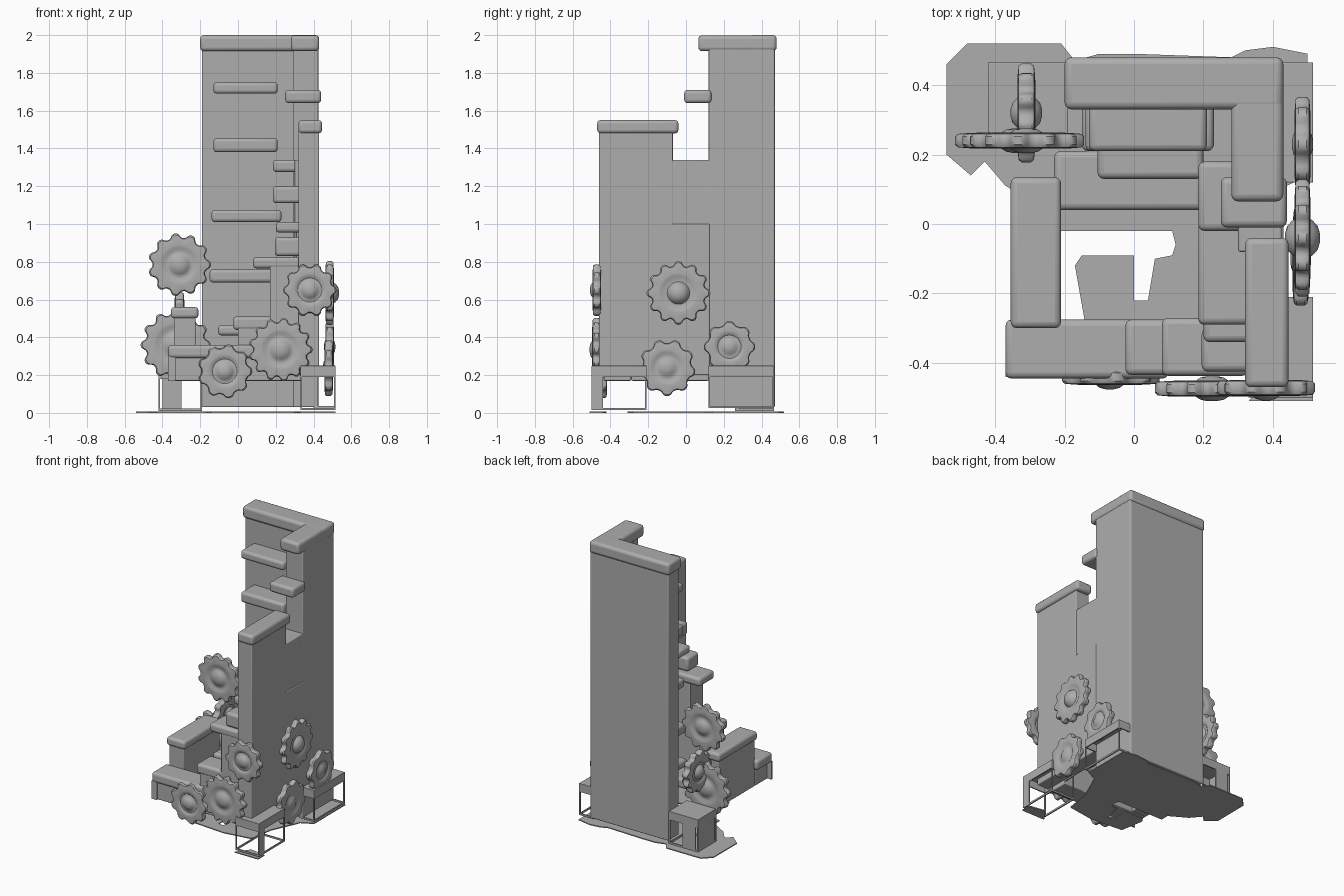
import bpy, bmesh, math
from mathutils import Matrix

if "Cube" in bpy.data.objects:
    bpy.data.objects.remove(bpy.data.objects["Cube"])

stone = bpy.data.materials.new("grey_stone")
stone.diffuse_color = (0.42, 0.42, 0.42, 1)
stone.use_nodes = True
stone.node_tree.nodes["Principled BSDF"].inputs["Base Color"].default_value = stone.diffuse_color


def finish(name, bm, bevel=0.0, segs=3):
    bmesh.ops.recalc_face_normals(bm, faces=bm.faces)
    me = bpy.data.meshes.new(name)
    bm.to_mesh(me)
    bm.free()
    me.materials.append(stone)
    ob = bpy.data.objects.new(name, me)
    bpy.context.collection.objects.link(ob)
    if bevel:
        m = ob.modifiers.new("Bevel", 'BEVEL')
        m.width, m.segments = bevel, segs
    bpy.ops.object.select_all(action='DESELECT')
    ob.select_set(True)
    bpy.context.view_layer.objects.active = ob
    bpy.ops.object.shade_smooth_by_angle(angle=math.radians(35))
    return ob


def box(name, x0, x1, y0, y1, z0, z1, bevel=0.006):
    bm = bmesh.new()
    bmesh.ops.create_cube(bm, size=1)
    for v in bm.verts:
        v.co = ((x0 + x1) / 2 + v.co.x * (x1 - x0),
                (y0 + y1) / 2 + v.co.y * (y1 - y0),
                (z0 + z1) / 2 + v.co.z * (z1 - z0))
    return finish(name, bm, bevel)


def plate(name, pts, z0, z1):
    bm = bmesh.new()
    f = bm.faces.new([bm.verts.new((x, y, z0)) for x, y in pts])
    r = bmesh.ops.extrude_face_region(bm, geom=[f])
    for g in r['geom']:
        if isinstance(g, bmesh.types.BMVert):
            g.co.z = z1
    return finish(name, bm)


def gear(name, loc, r, axis, teeth=10, half=0.023, hub=0.036):
    # profile: radius fraction, half height, tooth depth
    prof = [(0.08, hub, 0), (0.2, hub * 0.88, 0), (0.29, hub * 0.6, 0),
            (0.35, half * 0.65, 0), (0.45, half * 0.6, 0), (0.54, half * 0.95, 0),
            (0.62, half, 0), (0.76, half * 0.95, 0.02), (0.88, half * 0.85, 0.07),
            (0.92, half * 0.5, 0.08)]
    prof += [(a, -h, d) for a, h, d in reversed(prof)]
    n = teeth * 10
    bm = bmesh.new()
    rings = []
    for a, h, d in prof:
        ring = []
        for i in range(n):
            t = 2 * math.pi * i / n
            w = math.tanh(1.5 * math.cos(teeth * t))
            rr = r * (a + d * w)
            ring.append(bm.verts.new((rr * math.cos(t), rr * math.sin(t), h)))
        rings.append(ring)
    for a, b in zip(rings, rings[1:]):
        for i in range(n):
            j = (i + 1) % n
            bm.faces.new((a[i], a[j], b[j], b[i]))
    bm.faces.new(rings[0])
    bm.faces.new(rings[-1])
    rot = Matrix.Rotation(math.pi / 2, 4, 'X' if axis == 'y' else 'Y')
    bm.transform(Matrix.Translation(loc) @ rot)
    return finish(name, bm)


# Tall rear corner of the tower with its coping
box("back_wall", -0.19, 0.42, 0.35, 0.47, 0.03, 1.95)
box("right_tall_wall", 0.29, 0.425, 0.12, 0.468, 0.03, 1.95)
box("back_coping", -0.2, 0.43, 0.33, 0.48, 1.915, 2.0, 0.02)
box("right_coping", 0.28, 0.43, 0.065, 0.478, 1.915, 1.999, 0.02)

# Lower right wall
box("right_middle_wall", 0.3, 0.425, -0.08, 0.13, 0.2, 1.34)
box("right_front_wall", 0.32, 0.43, -0.46, -0.07, 0.2, 1.5)
box("right_front_coping", 0.32, 0.445, -0.47, -0.04, 1.48, 1.55, 0.018)
box("right_wall_lower", 0.31, 0.43, -0.1, 0.125, 0.2, 1.0)

# Left and front low walls
box("left_wall", -0.34, -0.225, -0.29, 0.12, 0.17, 0.52)
box("left_coping", -0.355, -0.21, -0.3, 0.135, 0.5, 0.56, 0.018)
box("front_wall", -0.34, 0.02, -0.43, -0.29, 0.17, 0.31)
box("front_coping", -0.37, 0.1, -0.445, -0.275, 0.29, 0.36, 0.018)
box("front_stepped_wall", 0.0, 0.2, -0.43, -0.29, 0.17, 0.46)
box("front_corner_wall", 0.17, 0.34, -0.435, -0.29, 0.17, 0.78)
box("front_step_low", -0.025, 0.2, -0.435, -0.275, 0.44, 0.51, 0.018)
box("front_step_high", 0.08, 0.33, -0.437, -0.27, 0.765, 0.825, 0.018)

# Steps climbing the right wall
for i, (x0, y0, y1, z0, z1) in enumerate([
        (0.195, -0.425, -0.3, 0.83, 0.93), (0.2, -0.34, -0.2, 0.955, 1.01),
        (0.185, -0.29, 0.07, 1.11, 1.2), (0.185, -0.02, 0.18, 1.275, 1.34)]):
    box("right_step_%d" % (i + 1), x0, 0.34, y0, y1, z0, z1, 0.018)
box("right_step_top", 0.25, 0.44, -0.01, 0.135, 1.64, 1.71, 0.018)

# Ledges on the inside of the back wall
for i, (x0, x1, y0, y1, z0, z1) in enumerate([
        (-0.23, 0.2, 0.04, 0.21, 0.28, 0.35), (-0.105, 0.2, 0.13, 0.37, 0.41, 0.465),
        (-0.15, 0.2, 0.21, 0.37, 0.69, 0.76), (-0.14, 0.23, 0.21, 0.37, 1.01, 1.075),
        (-0.13, 0.21, 0.21, 0.37, 1.38, 1.455), (-0.13, 0.21, 0.21, 0.37, 1.69, 1.75)]):
    box("back_ledge_%d" % (i + 1), x0, x1, y0, y1, z0, z1, 0.018)


# Hollow broken plinths at the base
def plinth(name, x0, x1, y0, y1, zb, zt):
    t = 0.008
    box(name + "_top", x0, x1, y0, y1, zt - t, zt, 0.003)
    for k, (a, b, c, d) in enumerate([(x0, x1, y0, y0 + t), (x0, x1, y1 - t, y1),
                                      (x0, x0 + t, y0, y1), (x1 - t, x1, y0, y1)]):
        box("%s_band_%d" % (name, k), a, b, c, d, zt - 0.06, zt - 0.001, 0)
        box("%s_sill_%d" % (name, k), a, b, c, d, zb, zb + 0.012, 0)
    for x in (x0, x1 - t):
        for y in (y0, y1 - t):
            box(name + "_post", x, x + t, y, y + t, zb, zt - 0.002, 0)


plinth("rear_right_plinth", 0.4, 0.515, 0.12, 0.465, 0.025, 0.25)
plinth("front_right_plinth", 0.33, 0.515, -0.5, -0.21, 0.015, 0.25)
plinth("rear_left_plinth", -0.42, -0.19, 0.26, 0.465, 0.01, 0.24)
box("rear_left_plinth_panel", -0.42, -0.412, 0.28, 0.46, 0.01, 0.2, 0)
box("rear_left_plinth_back", -0.4, -0.3, 0.457, 0.465, 0.01, 0.2, 0)
box("front_right_plinth_panel", 0.507, 0.515, -0.5, -0.44, 0.02, 0.2, 0)
box("front_shard", -0.37, -0.33, -0.44, -0.43, 0.17, 0.3, 0)

# Thin ragged base plate
plate("base_plate", [
    (-.54, .2), (-.47, .14), (-.43, .18), (-.37, .11), (-.25, .04), (-.25, -.02),
    (.11, -.02), (.12, -.06), (.11, -.09), (.06, -.1), (.04, -.22), (0, -.22),
    (0, -.09), (-.15, -.09), (-.17, -.12), (-.14, -.29), (.1, -.31), (.3, -.28),
    (.33, -.1), (.42, .1), (.5, .14), (.5, .49), (.4, .51), (.32, .5), (.28, .48),
    (0, .49), (-.1, .49), (-.17, .47), (-.21, .52), (-.48, .52), (-.54, .46)], 0, 0.007)
plate("front_base_plate", [(.33, -.51), (.515, -.51), (.515, -.44), (.4, -.42)], 0, 0.007)

# Gears
gear("front_gear_right", (0.38, -0.472, 0.65), 0.142, 'y', 10)
gear("front_gear_middle", (0.225, -0.474, 0.335), 0.17, 'y', 13)
gear("front_gear_left", (-0.07, -0.44, 0.22), 0.145, 'y', 9)
gear("side_gear_top", (0.485, -0.04, 0.635), 0.17, 'x', 12, 0.023, 0.05)
gear("side_gear_rear", (0.485, 0.23, 0.35), 0.137, 'x', 8, 0.023, 0.03)
gear("side_gear_low", (0.48, -0.1, 0.24), 0.152, 'x', 9, 0.023, 0.03)
gear("left_gear_top", (-0.31, 0.24, 0.785), 0.168, 'y', 11)
gear("left_gear_low", (-0.33, 0.24, 0.36), 0.187, 'y', 12)
gear("left_gear_cross", (-0.31, 0.32, 0.5), 0.145, 'x', 11, 0.026, 0.045)
